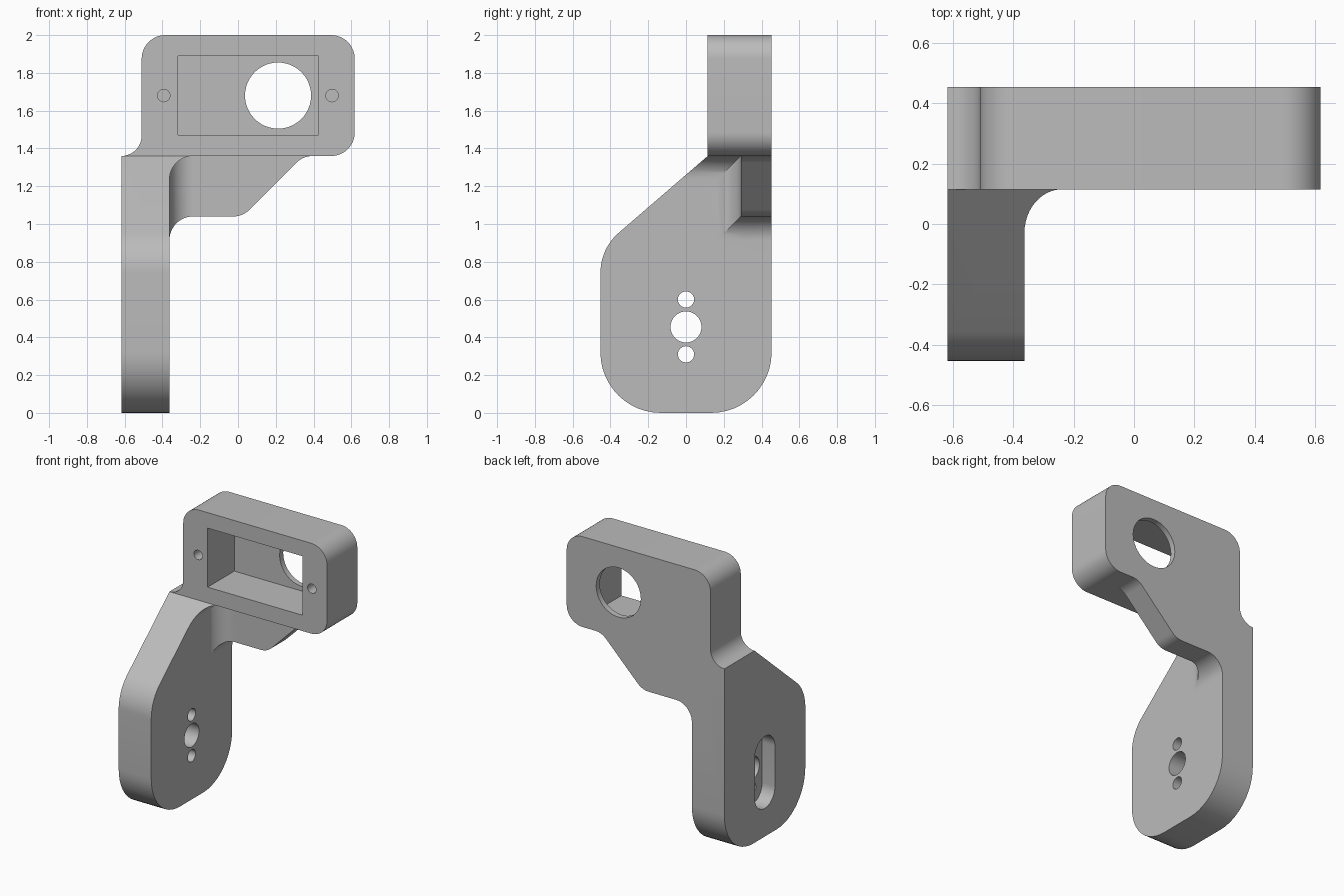
import bpy, bmesh, math
from mathutils import Vector

if "Cube" in bpy.data.objects:
    bpy.data.objects.remove(bpy.data.objects["Cube"])

grey = bpy.data.materials.new("light_grey")
grey.diffuse_color = (0.5, 0.5, 0.5, 1)
grey.use_nodes = True
grey.node_tree.nodes["Principled BSDF"].inputs["Base Color"].default_value = grey.diffuse_color


def rounded(points, steps=12):
    """Closed outline; a third value on a point is its corner radius."""
    out, n = [], len(points)
    for i, p in enumerate(points):
        c = Vector(p[:2])
        if len(p) == 2:
            out.append(c)
            continue
        u = (Vector(points[i - 1][:2]) - c).normalized()
        v = (Vector(points[(i + 1) % n][:2]) - c).normalized()
        half = u.angle(v) / 2
        r = p[2]
        centre = c + (u + v).normalized() * r / math.sin(half)
        start = c + u * r / math.tan(half) - centre
        end = c + v * r / math.tan(half) - centre
        sweep = math.pi - 2 * half
        for k in range(steps + 1):
            t = k / steps
            a, b = math.sin((1 - t) * sweep), math.sin(t * sweep)
            out.append(centre + (start * a + end * b) / math.sin(sweep))
    return out


def prism(name, axis, outline, lo, hi):
    """Extrude an outline along an axis between two positions."""
    place = {"x": lambda p, c: (c, p[0], p[1]),
             "y": lambda p, c: (p[0], c, p[1]),
             "z": lambda p, c: (p[0], p[1], c)}[axis]
    bm = bmesh.new()
    a = [bm.verts.new(place(p, lo)) for p in outline]
    b = [bm.verts.new(place(p, hi)) for p in outline]
    bm.faces.new(a)
    bm.faces.new(b)
    for i in range(len(a)):
        j = (i + 1) % len(a)
        bm.faces.new((a[i], a[j], b[j], b[i]))
    bmesh.ops.recalc_face_normals(bm, faces=bm.faces)
    mesh = bpy.data.meshes.new(name)
    bm.to_mesh(mesh)
    bm.free()
    mesh.materials.append(grey)
    ob = bpy.data.objects.new(name, mesh)
    bpy.context.collection.objects.link(ob)
    return ob


def circle(x, y, r, n=48):
    return [(x + r * math.cos(2 * math.pi * i / n),
             y + r * math.sin(2 * math.pi * i / n)) for i in range(n)]


def combine(ob, other, operation):
    mod = ob.modifiers.new("combine", "BOOLEAN")
    mod.operation, mod.solver, mod.object = operation, "EXACT", other
    bpy.context.view_layer.objects.active = ob
    bpy.ops.object.modifier_apply(modifier=mod.name)
    bpy.data.objects.remove(other)
    return ob


L, IN, R = -0.618, -0.363, 0.618      # outer side, inner side, head end
F, B, H = -0.453, 0.453, 0.115        # front, back, head front
WEB, Z = 0.29, 1.36                   # web front, head underside

# Side plate with a sloping front shoulder
lower = [(F, 0, 0.32), (B, 0, 0.32)]
shoulder = (F, 0.87, 0.28)
bracket = prism("bracket", "x", rounded(lower + [(B, Z), (H, Z), shoulder]), L, IN)

# Head block with rounded corners and a concave blend into the plate
head = prism("head", "y", rounded([
    (L, 1.3), (L, Z), (-0.51, Z, 0.108), (-0.51, 2, 0.125), (R, 2, 0.125),
    (R, Z, 0.125), (-0.4, Z), (-0.4, 1.3)]), H, B)
combine(bracket, head, "UNION")

# Web under the head
web_outline = rounded([
    (-0.5, 0.8), (IN, 0.8), (IN, 1.04, 0.125), (0.025, 1.04, 0.12),
    (0.345, Z, 0.12), (0.45, Z), (0.45, 1.4), (-0.5, 1.4)])
combine(bracket, prism("web", "y", web_outline, WEB, B), "UNION")

# Fillet between plate and web
web_fillet = prism("web_fillet", "z", rounded([
    (-0.5, 0.13), (IN, 0.13), (IN, WEB, 0.125), (-0.1, WEB), (-0.1, 0.4),
    (-0.5, 0.4)]), 0.7, 1.39)
combine(web_fillet, prism("web_limit", "y", web_outline, 0, B), "INTERSECT")
combine(bracket, web_fillet, "UNION")

# Fillet between plate and head underside, trimmed by the slope
head_fillet = prism("head_fillet", "y", rounded([
    (-0.5, 1.1), (IN, 1.1), (IN, Z, 0.125), (-0.1, Z), (-0.1, 1.4),
    (-0.5, 1.4)]), -0.3, B)
slope_limit = prism("slope_limit", "x", rounded(
    lower + [(B, 1.45), (H, 1.45), (H, Z), shoulder]), -0.6, 0)
combine(head_fillet, slope_limit, "INTERSECT")
combine(bracket, head_fillet, "UNION")

# Head pocket, round window and two screw holes
pocket = [(-0.318, 1.472), (0.425, 1.472), (0.425, 1.89), (-0.318, 1.89)]
combine(bracket, prism("pocket", "y", pocket, 0, 0.413), "DIFFERENCE")
combine(bracket, prism("window", "y", circle(0.212, 1.68, 0.175), 0.3, 0.6), "DIFFERENCE")
for x in (-0.393, 0.498):
    combine(bracket, prism("screw_hole", "y", circle(x, 1.68, 0.033, 32), 0, 0.32), "DIFFERENCE")

# Slot on the outer side and three holes through the plate
slot = rounded([(-0.113, 0.2, 0.1129), (0.113, 0.2, 0.1129),
                (0.113, 0.71, 0.1129), (-0.113, 0.71, 0.1129)])
combine(bracket, prism("slot", "x", slot, -0.8, L + 0.1), "DIFFERENCE")
for z, r in ((0.31, 0.043), (0.455, 0.082), (0.6, 0.043)):
    combine(bracket, prism("plate_hole", "x", circle(0, z, r), -0.8, -0.2), "DIFFERENCE")

# Smooth curved surfaces, keep edges sharp
bpy.ops.object.select_all(action="DESELECT")
bracket.select_set(True)
bpy.context.view_layer.objects.active = bracket
bpy.ops.object.shade_smooth_by_angle(angle=math.radians(25))
